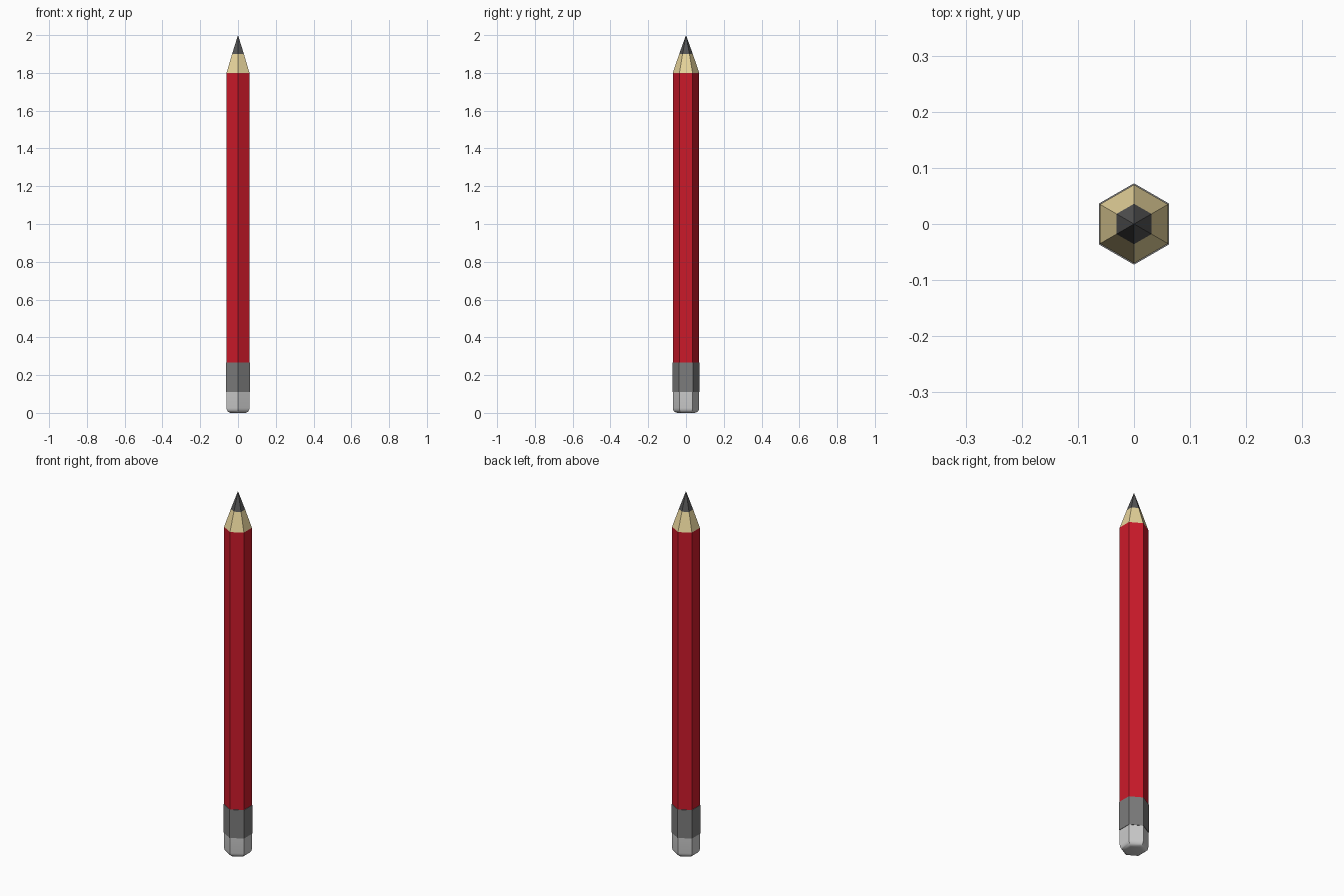
import bpy, bmesh, math

if "Cube" in bpy.data.objects:
    bpy.data.objects.remove(bpy.data.objects["Cube"])


def material(name, rgb):
    mat = bpy.data.materials.new(name)
    mat.diffuse_color = (*rgb, 1)
    mat.use_nodes = True
    mat.node_tree.nodes["Principled BSDF"].inputs["Base Color"].default_value = mat.diffuse_color
    return mat


def hex_part(name, profile, mat=None):
    """Closed hexagonal part from (radius, z) pairs; points of the hexagon face +-y."""
    bm = bmesh.new()
    rings = []
    for r, z in profile:
        if r == 0:
            rings.append([bm.verts.new((0, 0, z))] * 6)
        else:
            angles = [math.radians(30 + 60 * i) for i in range(6)]
            rings.append([bm.verts.new((r * math.cos(a), r * math.sin(a), z)) for a in angles])
    for low, high in zip(rings, rings[1:]):
        for i in range(6):
            j = (i + 1) % 6
            bm.faces.new(dict.fromkeys((low[i], low[j], high[j], high[i])))
    bm.faces.new(rings[0][::-1])
    if profile[-1][0] > 0:
        bm.faces.new(rings[-1])
    mesh = bpy.data.meshes.new(name)
    bm.to_mesh(mesh)
    bm.free()
    obj = bpy.data.objects.new(name, mesh)
    bpy.context.collection.objects.link(obj)
    if mat:
        mesh.materials.append(mat)
    return obj


R = 0.07

# Painted barrel, bare wood cone and graphite point
hex_part("barrel", [(R, 0.25), (R, 1.8)], material("red_paint", (0.6, 0.01, 0.023)))
hex_part("wood_cone", [(R, 1.8), (R / 2 + 0.001, 1.9)], material("wood", (0.8, 0.66, 0.33)))
hex_part("lead_point", [(R / 2 + 0.001, 1.9), (0, 2.0)], material("graphite", (0.09, 0.09, 0.09)))

# Metal band
hex_part("ferrule", [(0.0725, 0.11), (0.0725, 0.267)], material("metal", (0.2, 0.2, 0.2)))

# Eraser with a rounded lower rim
bevel, steps = 0.026, 5
rim = []
for k in range(steps + 1):
    a = math.pi / 2 * k / steps
    rim.append((R - bevel + bevel * math.sin(a), bevel * (1 - math.cos(a))))
eraser = hex_part("eraser", rim + [(R, 0.12)])
bpy.context.view_layer.objects.active = eraser
eraser.select_set(True)
bpy.ops.object.shade_smooth_by_angle(angle=math.radians(30))
